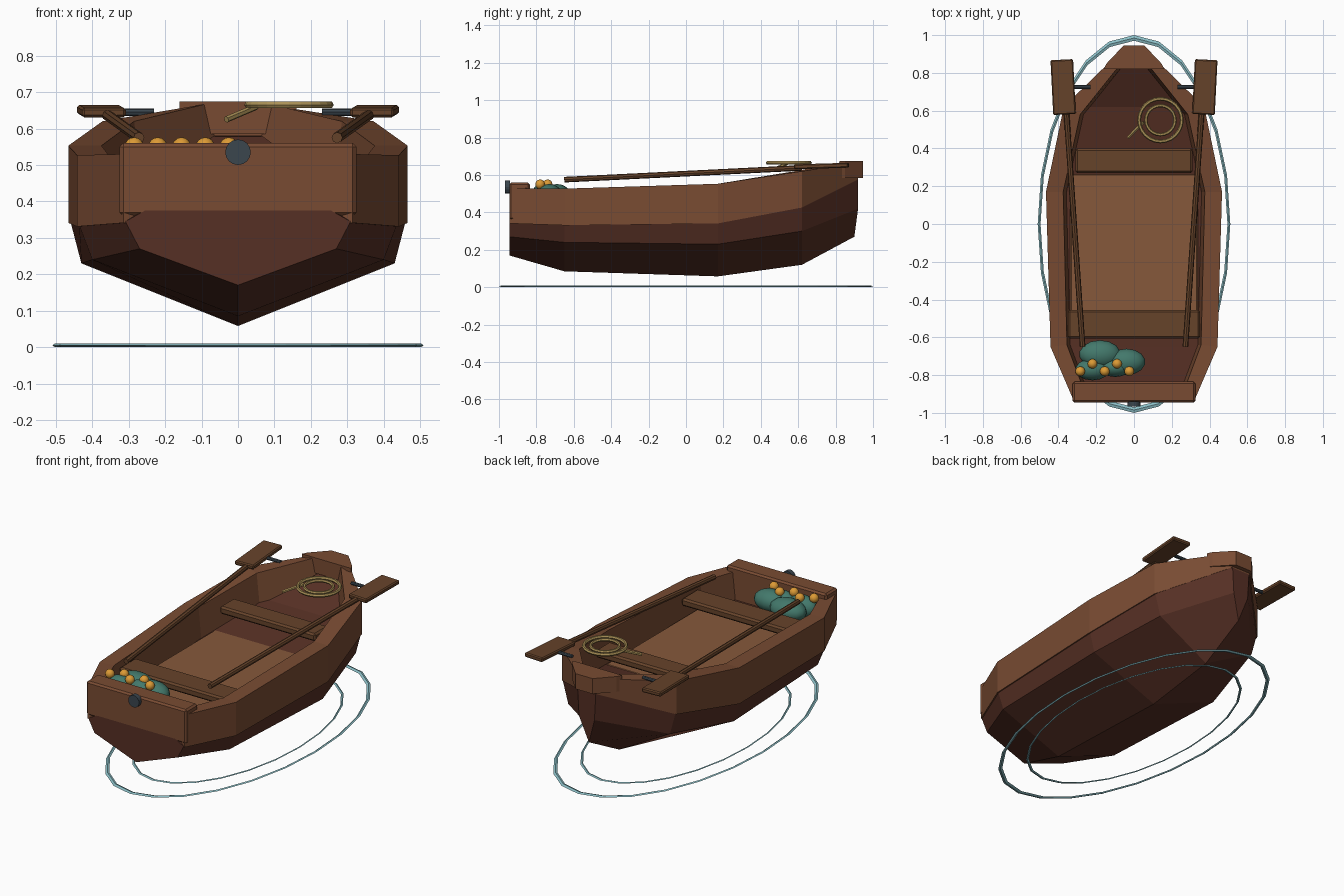
import bpy, bmesh, math
from mathutils import Vector

if "Cube" in bpy.data.objects:
    bpy.data.objects.remove(bpy.data.objects["Cube"])


def mat(name, c):
    m = bpy.data.materials.new(name)
    m.diffuse_color = (*[v ** 2.2 for v in c], 1)
    m.use_nodes = True
    m.node_tree.nodes["Principled BSDF"].inputs["Base Color"].default_value = m.diffuse_color
    return m


WOOD = mat("wood", (.47, .30, .21))
DARK = mat("dark_wood", (.34, .20, .16))
PLANK = mat("plank", (.40, .27, .18))
FLOOR = mat("floor_wood", (.52, .35, .24))
ROPE = mat("rope", (.66, .56, .34))
STEEL = mat("steel", (.24, .28, .31))
NET = mat("net", (.27, .47, .42))
FLOAT = mat("float", (.86, .60, .22))
WATER = mat("water", (.55, .75, .78))


def mesh(name, verts, faces, m):
    bm = bmesh.new()
    vs = [bm.verts.new(v) for v in verts]
    for f in faces:
        bm.faces.new([vs[i] for i in f])
    bmesh.ops.recalc_face_normals(bm, faces=bm.faces)
    me = bpy.data.meshes.new(name)
    bm.to_mesh(me)
    bm.free()
    o = bpy.data.objects.new(name, me)
    bpy.context.collection.objects.link(o)
    me.materials.append(m)
    return o


def loft(name, sections, m):
    n = len(sections[0])
    verts = [p for s in sections for p in s]
    faces = [(a * n + i, a * n + (i + 1) % n, (a + 1) * n + (i + 1) % n, (a + 1) * n + i)
             for a in range(len(sections) - 1) for i in range(n)]
    faces += [tuple(range(n)), tuple(range(len(verts) - n, len(verts)))]
    return mesh(name, verts, faces, m)


def finish(name, m):
    o = bpy.context.object
    o.name = name
    o.data.materials.append(m)
    return o


def box(name, loc, size, m, rot=None, bevel=.01):
    bpy.ops.mesh.primitive_cube_add(size=1, location=loc)
    o = finish(name, m)
    o.scale = size
    if rot:
        o.rotation_euler = rot
    bpy.ops.object.transform_apply(location=False, rotation=False, scale=True)
    b = o.modifiers.new("bevel", 'BEVEL')
    b.width, b.segments = bevel, 1
    return o


def rod(name, a, b, r, m, sides=8):
    a, b = Vector(a), Vector(b)
    bpy.ops.mesh.primitive_cylinder_add(vertices=sides, radius=r, depth=(b - a).length, location=(a + b) / 2)
    o = finish(name, m)
    o.rotation_euler = (b - a).to_track_quat('Z', 'Y').to_euler()
    return o


def ring(name, loc, R, r, m, seg=24, minor=6, scale=(1, 1, 1)):
    bpy.ops.mesh.primitive_torus_add(location=loc, major_radius=R, minor_radius=r,
                                     major_segments=seg, minor_segments=minor)
    o = finish(name, m)
    o.scale = scale
    return o


# Stations: y, top width, chine width, keel z, chine z, strake z, gunwale z, inner y, inner width
ST = [(-.945, .315, .27, .17, .27, .345, .53, -.92, .25),
      (-.65, .442, .40, .085, .24, .335, .527, -.64, .355),
      (.17, .466, .43, .058, .23, .345, .553, .17, .375),
      (.62, .372, .33, .12, .30, .43, .62, .58, .285),
      (.92, .065, .05, .27, .42, .58, .668, .83, .085)]

# Lower hull with V bottom
loft("hull", [[(0, y, k), (c, y, cz), (w - .006, y, sz), (w - .06, y, sz + .03),
               (-w + .06, y, sz + .03), (-w + .006, y, sz), (-c, y, cz)]
              if y < .9 else
              [(0, y - .02, k), (c, y, cz), (w - .006, y, sz), (w - .03, y, sz + .03),
               (-w + .03, y, sz + .03), (-w + .006, y, sz), (-c, y, cz)]
              for y, w, c, k, cz, sz, gz, iy, iw in ST], DARK)

# Upper strake and gunwale, one loft round the bow
half = [[(w, y, gz), (w, y, sz - .004), (iw - .02, iy, sz), (iw, iy, gz)]
        for y, w, c, k, cz, sz, gz, iy, iw in ST]
loft("gunwale", half + [[(-x, y, z) for x, y, z in s] for s in reversed(half)], WOOD)

# Bow cap
cap = [(-.16, .82), (-.145, .85), (-.055, .945), (.055, .945), (.145, .85), (.16, .82)]
loft("bow_cap", [[(x, y, z) for x, y in cap] for z in (.585, .675)], WOOD)

# Stern board, steel disc
box("stern_board", (0, -.89, .46), (.65, .11, .20), WOOD)
rod("stern_disc", (0, -.967, .535), (0, -.94, .535), .035, STEEL, 16)

# Floor and seats
box("floor", (0, -.16, .38), (.68, .86, .03), FLOOR)
box("rear_seat", (0, -.53, .48), (.70, .15, .045), PLANK)
box("front_seat", (0, .335, .515), (.62, .13, .045), PLANK)

# Oars and oarlocks
for s, side in ((-1, "left"), (1, "right")):
    rod(side + "_oar_shaft", (s * .272, -.65, .575), (s * .36, .62, .638), .015, PLANK)
    box(side + "_oar_blade", (s * .375, .725, .648), (.12, .29, .026), PLANK,
        (.03, 0, -s * .05), .006)
    rod(side + "_oarlock", (s * .23, .725, .645), (s * .34, .725, .645), .01, STEEL)

# Rope coil with tail
ring("rope_coil_outer", (.14, .55, .665), .113, .01, ROPE)
ring("rope_coil_inner", (.14, .55, .665), .077, .009, ROPE)
rod("rope_tail", (-.032, .457, .625), (.05, .54, .66), .009, ROPE, 6)

# Fishing net heap with floats
for i, (x, y, rx, ry) in enumerate([(-.18, -.69, .11, .075), (-.04, -.73, .10, .07),
                                    (-.22, -.77, .09, .058), (-.1, -.76, .08, .05)]):
    bpy.ops.mesh.primitive_uv_sphere_add(segments=14, ring_count=8, location=(x, y, .49))
    o = finish("net_heap_%d" % i, NET)
    o.scale = (rx, ry, .062)
    bpy.ops.object.shade_smooth()
for i in range(5):
    bpy.ops.mesh.primitive_uv_sphere_add(segments=12, ring_count=8, radius=.026,
                                         location=(-.285 + .065 * i, -.74 if i % 2 else -.78, .55))
    finish("net_float_%d" % i, FLOAT)
    bpy.ops.object.shade_smooth()

# Water ripples
ring("ripple_outer", (0, 0, .005), .985, .015, WATER, 24, 4, (.51, 1, .33))
ring("ripple_inner", (0, 0, .005), .785, .010, WATER, 24, 4, (.51, 1, .4))
